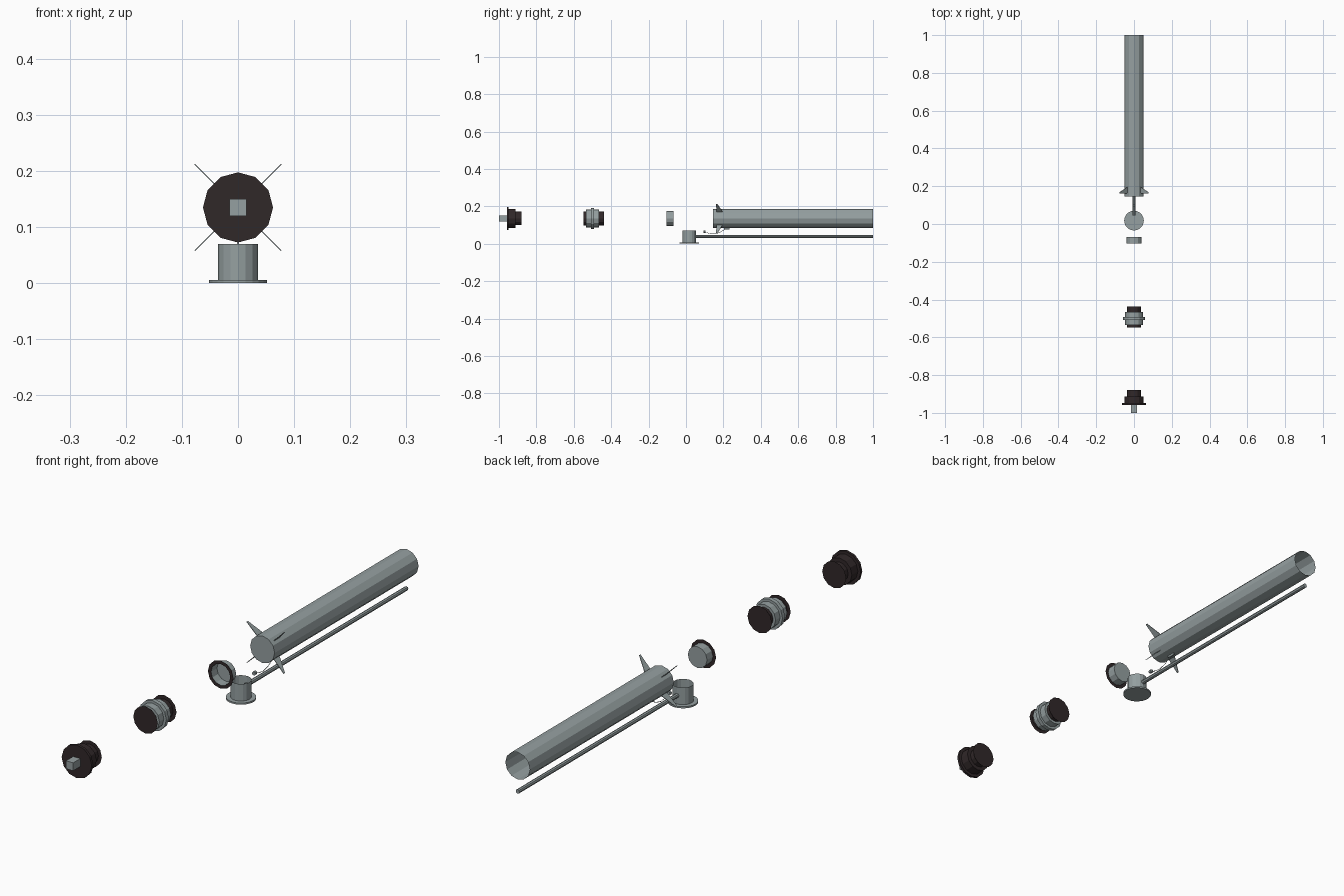
import bpy, bmesh, math
from mathutils import Vector

if "Cube" in bpy.data.objects:
    bpy.data.objects.remove(bpy.data.objects["Cube"])

AXIS_Z = 0.135  # height of the long axis


def material(name, rgb):
    m = bpy.data.materials.new(name)
    m.diffuse_color = (*rgb, 1)
    m.use_nodes = True
    m.node_tree.nodes["Principled BSDF"].inputs["Base Color"].default_value = m.diffuse_color
    return m


GREY = material("steel_grey", (0.30, 0.35, 0.355))
DARK = material("dark_brown", (0.03, 0.021, 0.022))


def finish(name, bm, mat):
    bmesh.ops.remove_doubles(bm, verts=bm.verts, dist=1e-6)
    bmesh.ops.recalc_face_normals(bm, faces=bm.faces)
    me = bpy.data.meshes.new(name)
    bm.to_mesh(me)
    bm.free()
    me.materials.append(mat)
    ob = bpy.data.objects.new(name, me)
    bpy.context.collection.objects.link(ob)
    return ob


def lathe(name, profile, mat, n=12, centre=(0, 0, AXIS_Z), upright=False):
    """Turn (position, radius) points about the y axis, or z when upright."""
    bm = bmesh.new()
    c = Vector(centre)
    rings = []
    for p, r in profile:
        ring = []
        for i in range(1 if r == 0 else n):
            a = math.tau * i / n
            u, v = r * math.sin(a), r * math.cos(a)
            ring.append(bm.verts.new(c + Vector((u, v, p) if upright else (u, p, v))))
        rings.append(ring)
    for a, b in zip(rings, rings[1:]):
        for i in range(n):
            j = (i + 1) % n
            quad = [a[i % len(a)], a[j % len(a)], b[j % len(b)], b[i % len(b)]]
            bm.faces.new(list(dict.fromkeys(quad)))
    return finish(name, bm, mat)


def box(name, size, loc, mat):
    bm = bmesh.new()
    bmesh.ops.create_cube(bm, size=1)
    for v in bm.verts:
        v.co = Vector([v.co[k] * size[k] + loc[k] for k in range(3)])
    return finish(name, bm, mat)


# Long tube: closed at the front, open at the back
lathe("main_tube", [(0.145, 0), (0.145, 0.051), (1.0, 0.051)], GREY)

# Four thin diagonal fins
for k in range(4):
    a = math.radians(45 + 90 * k)
    out = Vector((math.cos(a), 0, math.sin(a)))
    side = Vector((-math.sin(a), 0, math.cos(a))) * 0.001
    bm = bmesh.new()
    sides = []
    for s in (-1, 1):
        sides.append([bm.verts.new(out * r + side * s + Vector((0, y, AXIS_Z)))
                      for r, y in ((0.045, 0.163), (0.109, 0.161), (0.109, 0.168), (0.045, 0.198))])
        bm.faces.new(sides[-1])
    for i in range(4):
        j = (i + 1) % 4
        bm.faces.new((sides[0][i], sides[0][j], sides[1][j], sides[1][i]))
    finish(f"fin_{k + 1}", bm, GREY)

# Upright cup with foot flange, and the thin pipe leaving it
lathe("base_cup", [(0.006, 0.036), (0.07, 0.036)], GREY, 16, (0, 0.018, 0), True)
lathe("base_flange", [(0, 0), (0, 0.052), (0.006, 0.052), (0.006, 0)], GREY, 24, (0, 0.018, 0), True)
lathe("thin_pipe", [(0.045, 0), (0.045, 0.008), (1.0, 0.008), (1.0, 0)], GREY, 8, (0, 0, 0.038))

# Trigger: knob, sagging wire and clip under the tube
lathe("trigger_knob", [(0.093, 0), (0.093, 0.007), (0.105, 0.007), (0.105, 0)], GREY, 8, (0, 0, 0.064))
box("wire_clip", (0.006, 0.03, 0.008), (0, 0.218, 0.081), GREY)
curve = bpy.data.curves.new("trigger_wire", "CURVE")
curve.dimensions = "3D"
curve.bevel_depth = 0.0012
curve.bevel_resolution = 0
spline = curve.splines.new("POLY")
path = [(0.10, 0.064), (0.125, 0.055), (0.15, 0.052), (0.18, 0.06), (0.21, 0.078)]
spline.points.add(len(path) - 1)
for pt, (y, z) in zip(spline.points, path):
    pt.co = (0, y, z, 1)
curve.materials.append(GREY)
bpy.context.collection.objects.link(bpy.data.objects.new("trigger_wire", curve))

# Cup insert, open to the front, with a flat dark rim
lathe("insert_cup", [(-0.103, 0.04), (-0.068, 0.04), (-0.068, 0)], GREY)
lathe("insert_rim", [(-0.103, 0.04), (-0.103, 0.053)], DARK)

# Coupling: grey body with raised band, dark necks and flat end discs
lathe("coupling_body", [(-0.534, 0), (-0.534, 0.047), (-0.507, 0.047), (-0.507, 0.057),
                        (-0.492, 0.057), (-0.492, 0.047), (-0.465, 0.047), (-0.465, 0)], GREY)
for label, end, root in (("front", -0.549, -0.534), ("back", -0.438, -0.465)):
    lathe(f"coupling_neck_{label}", [(root, 0.037), (end, 0.037)], DARK)
    lathe(f"coupling_disc_{label}", [(end, 0), (end, 0.051)], DARK)

# End plug: square peg, wide flange, body, neck and flat end disc
box("plug_peg", (0.03, 0.044, 0.03), (0, -0.978, AXIS_Z), GREY)
lathe("plug_body", [(-0.958, 0), (-0.958, 0.0625), (-0.948, 0.0625), (-0.948, 0.051),
                    (-0.912, 0.051), (-0.912, 0.036), (-0.88, 0.036)], DARK)
lathe("plug_disc", [(-0.88, 0), (-0.88, 0.05)], DARK)
